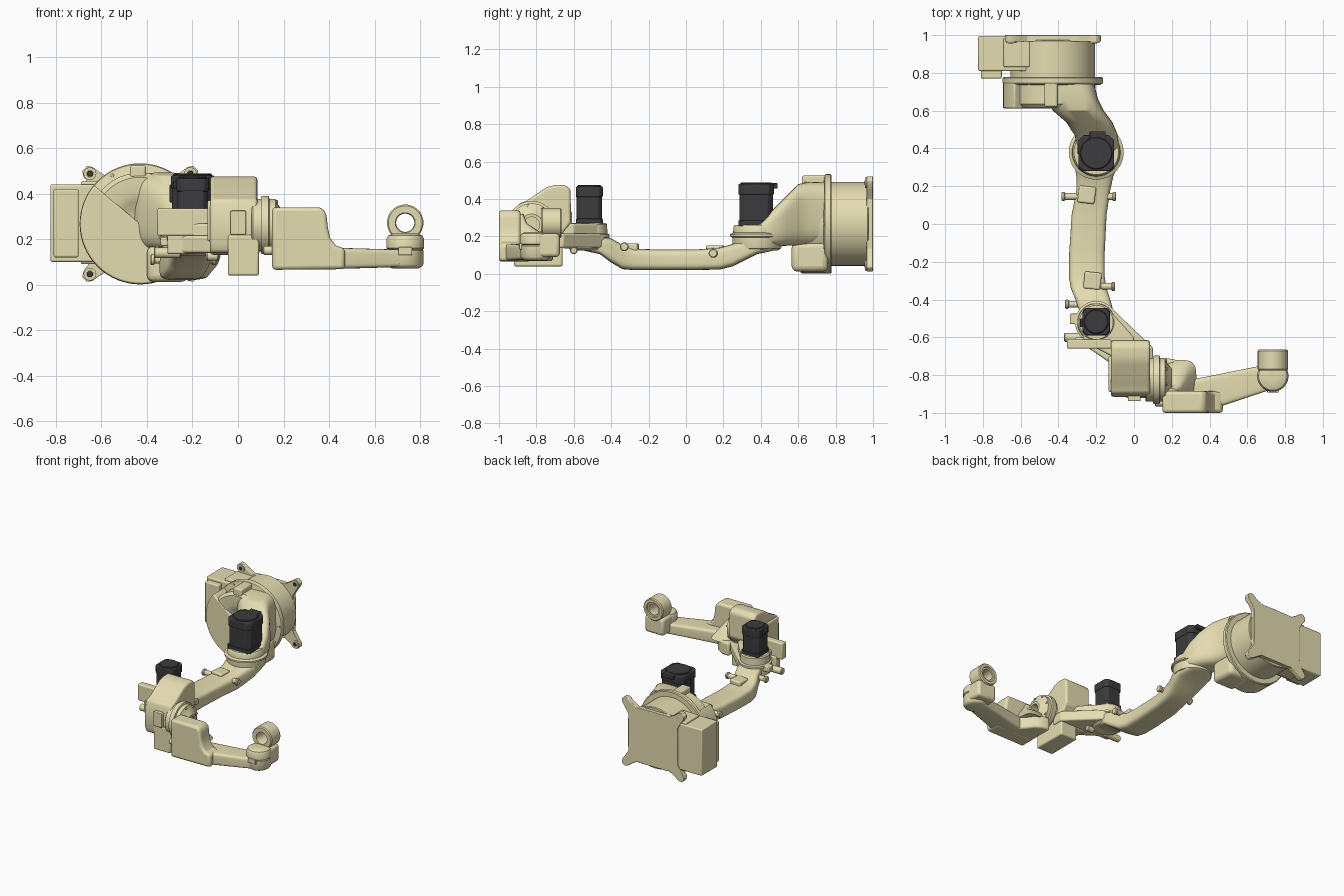
import bpy, bmesh
from math import sin, cos, pi, radians, copysign


def material(name, rgb):
    m = bpy.data.materials.new(name)
    m.diffuse_color = (*rgb, 1)
    return m


CREAM = material("cream_paint", (0.78, 0.72, 0.44))
BLACK = material("black_motor", (0.045, 0.045, 0.05))


def place(axis, a, b, t):
    return {"x": (t, a, b), "y": (a, t, b), "z": (a, b, t)}[axis]


def skin(name, rings, mat=CREAM, bevel=0.0, closed=False):
    """Join equal rings of points into a solid; closed wraps last to first."""
    bm = bmesh.new()
    vs = [[bm.verts.new(p) for p in r] for r in rings]
    n = len(vs[0])
    pairs = list(zip(vs, vs[1:]))
    if closed:
        pairs.append((vs[-1], vs[0]))
    for r, s in pairs:
        for i in range(n):
            bm.faces.new((r[i], r[(i + 1) % n], s[(i + 1) % n], s[i]))
    if not closed:
        bm.faces.new(vs[0])
        bm.faces.new(vs[-1])
    bmesh.ops.recalc_face_normals(bm, faces=bm.faces)
    me = bpy.data.meshes.new(name)
    bm.to_mesh(me)
    bm.free()
    me.materials.append(mat)
    ob = bpy.data.objects.new(name, me)
    bpy.context.collection.objects.link(ob)
    if bevel:
        mod = ob.modifiers.new("bevel", "BEVEL")
        mod.width, mod.segments, mod.limit_method = bevel, 3, "ANGLE"
        mod.angle_limit = radians(35)
    return ob


def prism(name, axis, pts, lo, hi, bevel=0.0, mat=CREAM):
    return skin(name, [[place(axis, a, b, t) for a, b in pts] for t in (lo, hi)], mat, bevel)


def box(name, x, y, z, bevel=0.008, mat=CREAM):
    pts = [(x[0], y[0]), (x[1], y[0]), (x[1], y[1]), (x[0], y[1])]
    return prism(name, "z", pts, z[0], z[1], bevel, mat)


def lathe(name, axis, centre, profile, mat=CREAM, n=48, closed=False):
    """Turn (radius, position) pairs about an axis."""
    rings = [[place(axis, centre[0] + r * cos(2 * pi * i / n), centre[1] + r * sin(2 * pi * i / n), t)
              for i in range(n)] for r, t in profile]
    return skin(name, rings, mat, closed=closed)


def cyl(name, axis, centre, r, lo, hi, mat=CREAM, c=0.005, n=48):
    return lathe(name, axis, centre, [(r - c, lo), (r, lo + c), (r, hi - c), (r - c, hi)], mat, n)


def loft(name, axis, sections, power=0.4, n=32):
    """Sections are (position, a0, a1, b0, b1), drawn as rounded rectangles."""
    rings = []
    for t, a0, a1, b0, b1 in sections:
        ring = []
        for i in range(n):
            c, s = cos(2 * pi * (i + .5) / n), sin(2 * pi * (i + .5) / n)
            ring.append(place(axis, (a0 + a1) / 2 + (a1 - a0) / 2 * copysign(abs(c) ** power, c),
                              (b0 + b1) / 2 + (b1 - b0) / 2 * copysign(abs(s) ** power, s), t))
        rings.append(ring)
    return skin(name, rings)


# Base: foot plate with four ears, drum, connector box
B = (-0.43, 0.267)
plate = []
for k in range(4):
    q = pi / 4 + k * pi / 2
    for r, d in ((.225, -.33), (.24, -.2), (.29, -.12), (.325, -.09), (.345, -.045),
                 (.345, .045), (.325, .09), (.29, .12), (.24, .2), (.225, .33)):
        plate.append((B[0] + r * cos(q + d), B[1] + r * sin(q + d)))
prism("base_plate", "y", plate, 0.965, 1.0, 0.004)
for k in range(4):
    q = pi / 4 + k * pi / 2
    hole = (B[0] + .312 * cos(q), B[1] + .312 * sin(q))
    lathe("foot_boss", "y", hole, [(.028, .958), (.028, .99), (.014, .99), (.014, .958)], n=20, closed=True)
    cyl("foot_bolt_hole", "y", hole, .013, .955, .964, BLACK, .001, 16)
cyl("base_drum", "y", B, 0.224, 0.77, 0.975)
box("base_connector_box", (-.825, -.56), (.81, .995), (.10, .44))
box("base_connector_cover", (-.81, -.70), (.77, .82), (.12, .42))
box("base_connector_step", (-.69, -.55), (.83, .985), (.09, .455))

# Turning first joint
lathe("turntable", "y", B, [(.03, .65), (.07, .645), (.10, .625), (.135, .615), (.205, .615), (.225, .635),
                            (.225, .735), (.262, .742), (.266, .748), (.266, .772), (.26, .778), (.22, .778)], n=64)
side = [B] + [(B[0] + .264 * cos(radians(a)), B[1] + .264 * sin(radians(a))) for a in range(140, 312, 6)]
prism("turntable_side_cover", "y", side, 0.612, 0.755, 0.008)
box("turntable_lower_pod", (-.40, -.22), (.565, .76), (.012, .17), 0.03)
box("turntable_top_stop", (-.475, -.405), (.62, .76), (.47, .525), 0.01)
for k in range(12):
    q = k * pi / 6
    cyl("turntable_bolt", "y", (B[0] + .246 * cos(q), B[1] + .246 * sin(q)), .008, .735, .75, c=.001, n=10)

# Shoulder casting sloping down to the second joint
S = (-.2, .38)
loft("shoulder_casting", "y", [
    (.74, -.47, -.21, .16, .49), (.66, -.46, -.19, .15, .493), (.60, -.43, -.16, .15, .48),
    (.54, -.36, -.115, .15, .42), (.47, -.315, -.085, .145, .35), (.41, -.30, -.08, .145, .285),
    (.36, -.29, -.085, .145, .25)], 0.55)
lathe("shoulder_joint", "z", S, [(.11, .125), (.128, .135), (.132, .15), (.132, .195), (.145, .20), (.145, .212),
                                 (.128, .22), (.126, .25), (.118, .262), (.09, .262)])

# Main link, cranked at both ends
loft("upper_arm_link", "y", [
    (.485, -.26, -.14, .13, .165), (.45, -.31, -.09, .12, .185), (.38, -.325, -.075, .105, .19),
    (.31, -.315, -.085, .07, .18), (.25, -.305, -.11, .04, .16), (.18, -.305, -.125, .023, .14),
    (.05, -.33, -.145, .02, .13), (-.15, -.343, -.155, .02, .13), (-.28, -.345, -.155, .02, .135),
    (-.34, -.335, -.145, .025, .155), (-.40, -.31, -.125, .06, .19), (-.46, -.29, -.11, .105, .20),
    (-.55, -.28, -.115, .125, .20), (-.60, -.26, -.14, .135, .19)], 0.45)
for y, x, zz in ((.155, -.25, .152), (-.30, -.22, .163)):
    prism("link_cover", "z", [(x - .05, y - .04), (x + .04, y - .05), (x + .05, y + .04), (x - .04, y + .05)],
          .10, zz, 0.01)
for y, x0, x1, z in ((.145, -.385, -.29, .11), (.145, -.16, -.095, .11), (-.33, -.18, -.10, .145),
                     (-.425, -.365, -.27, .145)):
    cyl("link_peg", "x", (y, z), .018, x0, x1, n=20)
    outer = x0 if x0 < -.25 else x1 - .02
    cyl("link_peg_head", "x", (y, z), .024, outer, outer + .02, n=20)


# Motors: chamfered body, round cap and plug
def motor(name, x, y, h, lo, hi):
    def octo(s, c):
        return [(x + a, y + b) for a, b in ((s, -c), (s, c), (c, s), (-c, s), (-s, c), (-s, -c), (-c, -s), (c, -s))]
    prism(name + "_flange", "z", octo(h, h * .8), lo, lo + .03, .004, BLACK)
    prism(name + "_body", "z", octo(h * .94, h * .66), lo + .02, hi - .05, .004, BLACK)
    prism(name + "_head", "z", octo(h, h * .72), hi - .065, hi - .008, .006, BLACK)
    cyl(name + "_cap", "z", (x, y), h * .9, hi - .02, hi, BLACK)


motor("shoulder_motor", -.2, .375, .095, .255, .488)
box("shoulder_motor_plug", (-.235, -.15), (.44, .49), (.455, .485), .005, BLACK)
box("shoulder_motor_socket", (-.30, -.27), (.37, .42), (.36, .44), .005, BLACK)
motor("elbow_motor", -.2, -.517, .072, .265, .475)
box("elbow_motor_plug", (-.285, -.24), (-.545, -.50), (.42, .455), .005, BLACK)

# Elbow joint and bracket to the wrist housing
E = (-.2, -.52)
lathe("elbow_joint", "z", E, [(.09, .125), (.105, .135), (.105, .19), (.112, .195), (.112, .21), (.1, .215),
                              (.098, .265), (.09, .272), (.06, .272)])
prism("elbow_bracket", "z", [(-.28, -.63), (-.28, -.46), (-.235, -.43), (-.13, -.435), (.10, -.655),
                             (.10, -.74), (-.12, -.74)], .14, .215, .01)
prism("elbow_bracket_upper", "z", [(-.27, -.62), (-.27, -.47), (-.13, -.455), (.0, -.60), (.0, -.70),
                                   (-.12, -.70)], .20, .268, .01)
box("cable_bracket", (-.355, -.12), (-.66, -.61), (.215, .335))
box("cable_bracket_leg", (-.31, -.14), (-.655, -.60), (.135, .23))
box("elbow_side_stop", (-.34, -.26), (-.53, -.475), (.17, .21), .006)
cyl("elbow_peg", "x", (-.60, .14), .024, -.37, -.25, n=24)
cyl("elbow_peg_inner", "x", (-.60, .125), .02, -.14, -.085, n=24)

# Wrist roll housing
prism("forearm_housing", "x", [(-.90, .14), (-.915, .18), (-.915, .31), (-.895, .375), (-.85, .392), (-.745, .463),
                               (-.70, .475), (-.645, .475), (-.617, .45), (-.615, .27), (-.66, .22), (-.66, .13)],
      -.122, .085, .014)
box("housing_lower_pod", (-.045, .092), (-.92, -.66), (.04, .22), .01)
box("housing_front_window", (-.033, .035), (-.938, -.90), (.22, .325), .005)
box("housing_left_cover", (-.135, -.11), (-.89, -.70), (.19, .37), .01)
R = (-.825, .262)
cyl("roll_seat", "x", R, .115, .06, .105)
lathe("roll_flange", "x", R, [(.125, .10), (.128, .106), (.128, .135), (.115, .138), (.115, .165), (.095, .172),
                              (.058, .20), (.042, .20), (.042, .10)], closed=True)
cyl("roll_stop_peg", "x", (-.945, .15), .02, .11, .17, n=20)
for k in range(8):
    q = k * pi / 4 + .2
    cyl("roll_flange_bolt", "x", (R[0] + .105 * cos(q), R[1] + .105 * sin(q)), .008, .16, .175, c=.001, n=10)

# Forearm: tall side block, curved floor and slim arm
prism("forearm_block", "y", [(.15, .065), (.47, .068), (.47, .158), (.43, .172), (.405, .205), (.395, .25),
                             (.388, .315), (.365, .34), (.15, .34)], -1.0, -.885, .018)
prism("forearm_root", "z", [(.15, -.71), (.21, -.715), (.26, -.745), (.30, -.80), (.34, -.835),
                            (.40, -.91), (.15, -.93)], .068, .165, .014)
loft("forearm_web", "z", [(.15, .16, .33, -.92, -.72), (.21, .155, .29, -.92, -.76),
                          (.27, .15, .25, -.92, -.85), (.32, .15, .22, -.92, -.87)], 0.6)
loft("forearm_arm", "x", [(.32, -.995, -.82, .066, .165), (.40, -.985, -.805, .068, .163),
                          (.64, -.905, -.757, .075, .156), (.70, -.885, -.74, .077, .155),
                          (.75, -.87, -.74, .08, .153)], 0.3)

# Wrist joint and tool ring
W = (.735, -.805)
lathe("wrist_joint", "z", W, [(.06, .072), (.074, .08), (.08, .09), (.08, .15), (.076, .155), (.083, .16),
                              (.083, .20), (.075, .215), (.055, .224), (.02, .224)])
box("wrist_yoke", (.658, .812), (-.80, -.675), (.09, .215), .02)
lathe("tool_ring", "y", (.735, .272), [(.074, -.775), (.08, -.768), (.08, -.672), (.074, -.665), (.055, -.665),
                                       (.052, -.675), (.04, -.675), (.04, -.765), (.044, -.775)], closed=True)
box("wrist_label_pad", (.705, .765), (-.892, -.86), (.13, .165), .004)

# Smooth shading with crisp edges
bpy.ops.object.select_all(action="SELECT")
bpy.context.view_layer.objects.active = bpy.context.collection.objects[0]
bpy.ops.object.shade_smooth_by_angle(angle=radians(32))
